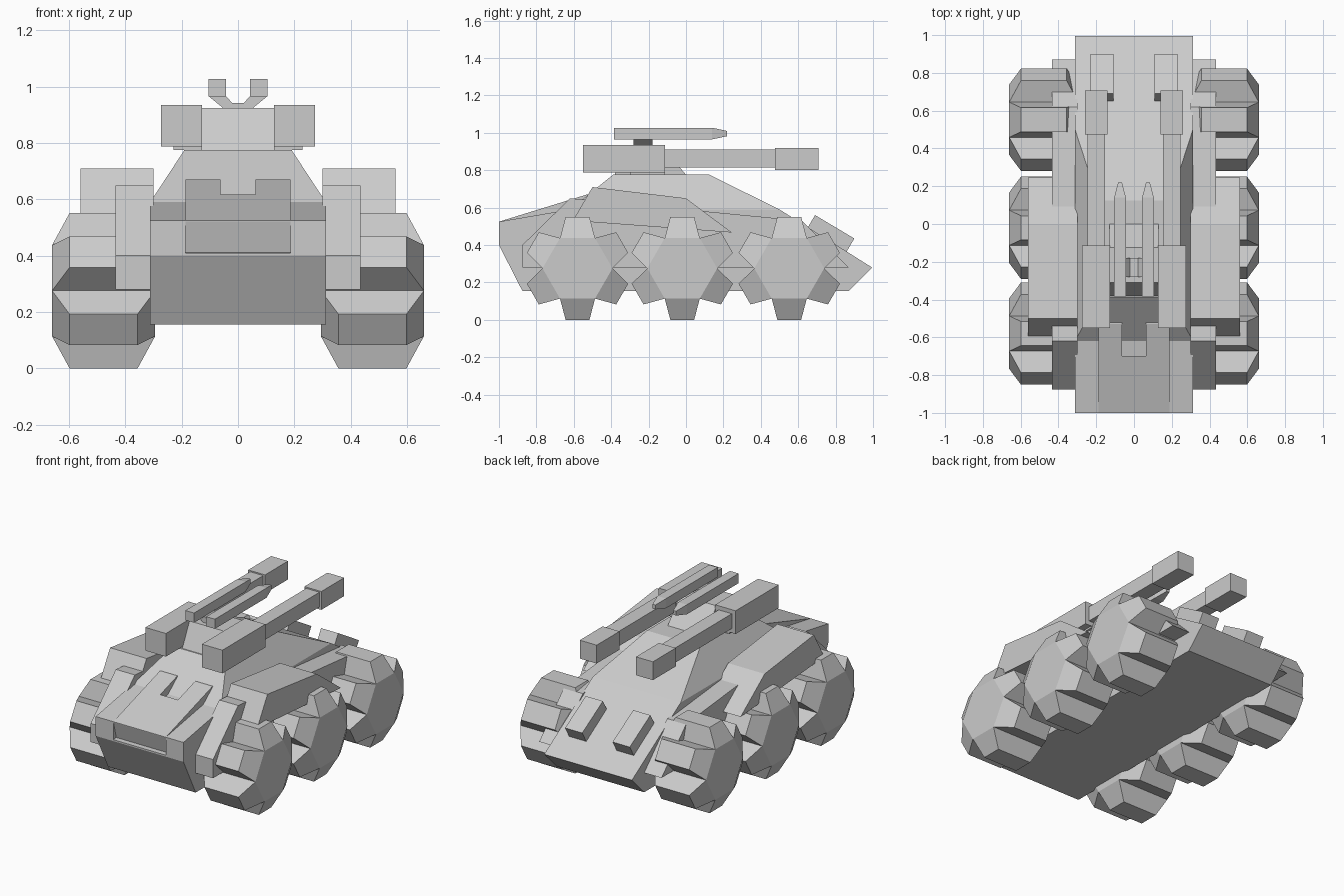
import bpy, bmesh, math

if "Cube" in bpy.data.objects:
    bpy.data.objects.remove(bpy.data.objects["Cube"])

grey = bpy.data.materials.new("armour grey")
grey.diffuse_color = (0.6, 0.6, 0.6, 1)
grey.use_nodes = True
grey.node_tree.nodes["Principled BSDF"].inputs["Base Color"].default_value = grey.diffuse_color


def finish(name, bm, mirror=False):
    bmesh.ops.recalc_face_normals(bm, faces=bm.faces)
    me = bpy.data.meshes.new(name)
    bm.to_mesh(me)
    bm.free()
    me.materials.append(grey)
    ob = bpy.data.objects.new(name, me)
    bpy.context.collection.objects.link(ob)
    if mirror:
        m = ob.modifiers.new("mirror", 'MIRROR')
        m.use_mirror_merge = False
    return ob


def prism(name, pts, a, b, mirror=False, axis='x'):
    """Extrude a (y,z) outline along x, or an (x,z) outline along y."""
    bm = bmesh.new()
    put = (lambda p, t: (t, p[0], p[1])) if axis == 'x' else (lambda p, t: (p[0], t, p[1]))
    v0 = [bm.verts.new(put(p, a)) for p in pts]
    v1 = [bm.verts.new(put(p, b)) for p in pts]
    bm.faces.new(v0)
    bm.faces.new(v1[::-1])
    for i in range(len(pts)):
        j = (i + 1) % len(pts)
        bm.faces.new((v0[i], v0[j], v1[j], v1[i]))
    return finish(name, bm, mirror)


def frustum(name, lo, hi, z0, z1, mirror=False):
    """Tapered block; lo and hi are (x0, x1, y0, y1)."""
    bm = bmesh.new()
    rings = []
    for (x0, x1, y0, y1), z in ((lo, z0), (hi, z1)):
        rings.append([bm.verts.new(p) for p in
                      ((x0, y0, z), (x1, y0, z), (x1, y1, z), (x0, y1, z))])
    a, b = rings
    bm.faces.new(a)
    bm.faces.new(b)
    for i in range(4):
        j = (i + 1) % 4
        bm.faces.new((a[i], a[j], b[j], b[i]))
    return finish(name, bm, mirror)


def box(name, x0, x1, y0, y1, z0, z1, mirror=False):
    return frustum(name, (x0, x1, y0, y1), (x0, x1, y0, y1), z0, z1, mirror)


def cut(ob, cutter):
    m = ob.modifiers.new("cut", 'BOOLEAN')
    m.operation = 'DIFFERENCE'
    m.solver = 'EXACT'
    m.object = cutter
    cutter.hide_render = True
    cutter.display_type = 'WIRE'


# hull with a recessed nose
hull = prism("hull", [(-.875, .155), (-1, .4), (-1, .525), (-.62, .59), (.5, .59),
                      (.995, .28), (.87, .155)], -.312, .312)
cut(hull, prism("nose_cutter", [(-1.05, .405), (-.97, .412), (-.998, .521), (-1.05, .521)],
                -.187, .187))

# sloped upper hull
frustum("upper_hull", (-.312, .312, -.62, .5), (-.19, .19, -.39, .125), .59, .776)

# notched front plate
plate = prism("front_plate", [(-1, .525), (-.53, .67), (-.46, .67), (-.46, .58), (-.64, .58)],
              -.187, .187)
cut(plate, box("notch_cutter", -.063, .063, -.7, -.4, .5, .8))

# side sponsons and the wider skirts over the middle wheels
prism("sponson", [(-.875, .28), (-.875, .4), (-.62, .65), (.62, .53), (.87, .28)],
      .30, .435, True)
prism("skirt", [(-.605, .53), (-.5, .71), (0, .65), (.245, .467)], .30, .56, True)

# engine blocks on the rear deck
prism("engine_block", [(.69, .56), (.9, .435), (.85, .35), (.64, .475)], .108, .23, True)


# six-toothed wheels
def wheel(name, y, z=.2755, x=.4775):
    bm = bmesh.new()

    def ring(angles, r, dx):
        return [bm.verts.new((x + dx, y + r * math.cos(math.radians(a)),
                              z + r * math.sin(math.radians(a)))) for a in angles]
    hexes = [60 * i for i in range(6)]
    tips = [30 + 60 * i + s * 13 for i in range(6) for s in (-1, 1)]
    ho, hi = ring(hexes, .187, .183), ring(hexes, .187, -.183)
    to, ti = ring(tips, .283, .121), ring(tips, .283, -.121)
    bm.faces.new(ho)
    bm.faces.new(hi)
    for i in range(6):
        j = (i + 1) % 6
        a, b = 2 * i, 2 * i + 1
        bm.faces.new((to[a], to[b], ti[b], ti[a]))
        bm.faces.new((ho[i], ho[j], to[b], to[a]))
        bm.faces.new((hi[i], hi[j], ti[b], ti[a]))
        bm.faces.new((ho[i], to[a], ti[a], hi[i]))
        bm.faces.new((ho[j], to[b], ti[b], hi[j]))
    finish(name, bm, True)


for label, y in (("front", -.58), ("middle", -.02), ("rear", .552)):
    wheel(label + "_wheels", y)

# turret and the main guns on either side
prism("turret", [(-.385, .77), (-.31, .925), (-.125, .925), (.005, .77)], -.13, .13)
box("gun_bracket", .108, .23, -.3, -.115, .775, .9, True)
box("gun_breech", .128, .274, -.55, -.113, .787, .936, True)
box("gun_barrel", .153, .247, -.13, .49, .815, .91, True)
box("gun_muzzle", .14, .26, .475, .708, .80, .918, True)

# forked mount and the twin light guns on top
prism("light_gun_mount", [(-.105, .967), (-.05, .922), (.05, .922), (.105, .967),
                          (.043, .967), (.02, .942), (-.02, .942), (-.043, .967)],
      -.28, -.18, axis='y')
box("light_gun", .043, .105, -.385, .14, .965, 1.027, True)
# tapered tips of the light guns
bm = bmesh.new()
ends = [[bm.verts.new((.074 + s * h, y, .996 + t * v)) for s, t in
         ((-1, -1), (1, -1), (1, 1), (-1, 1))] for y, h, v in ((.14, .031, .031), (.22, .01, .014))]
bm.faces.new(ends[1])
for i in range(4):
    j = (i + 1) % 4
    bm.faces.new((ends[0][i], ends[0][j], ends[1][j], ends[1][i]))
bm.faces.new(ends[0])
finish("light_gun_tip", bm, True)
